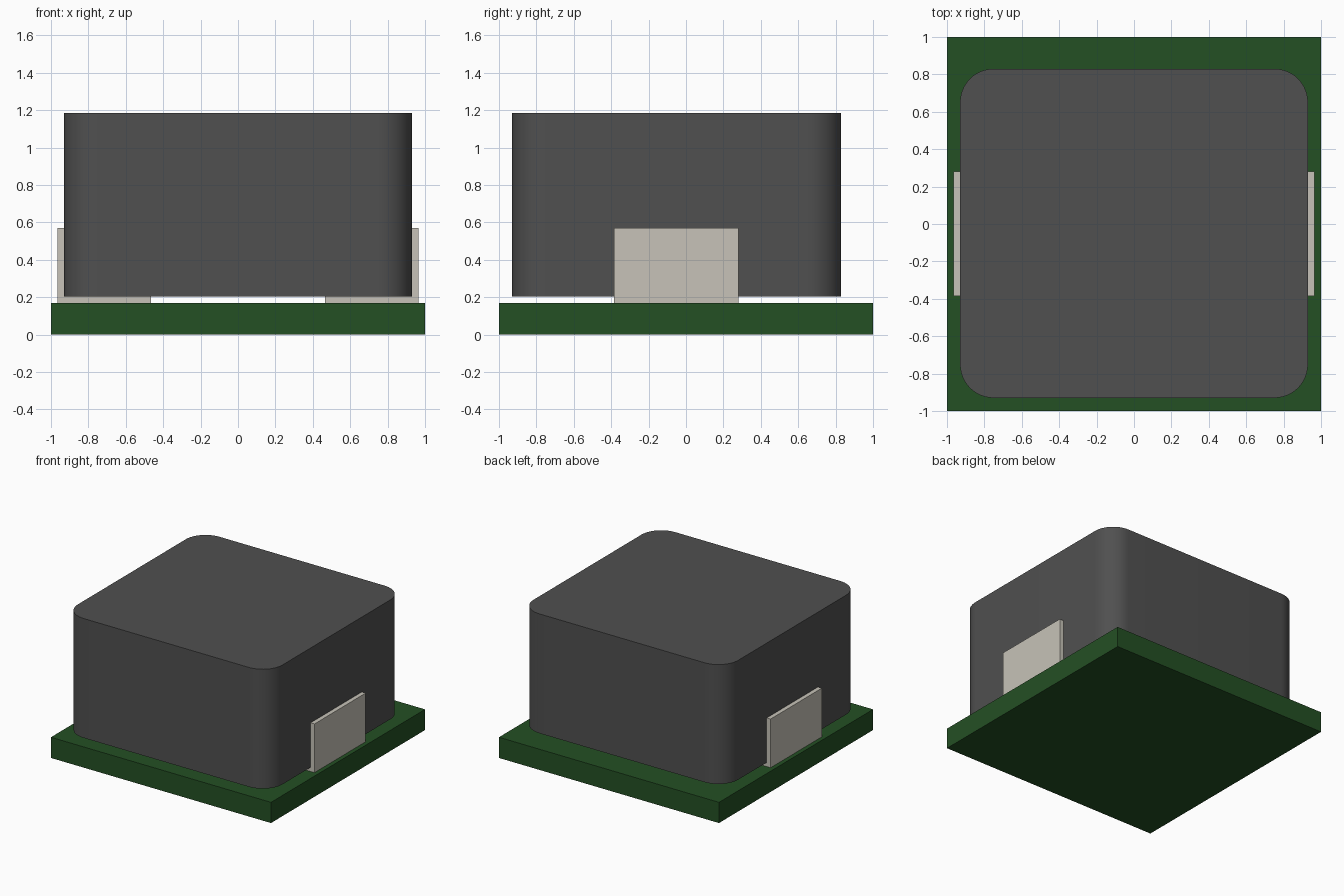
import bpy, bmesh, math

cube = bpy.data.objects.get("Cube")
if cube:
    bpy.data.objects.remove(cube, do_unlink=True)


def material(name, rgb):
    m = bpy.data.materials.new(name)
    m.use_nodes = True
    m.diffuse_color = (*rgb, 1)
    m.node_tree.nodes["Principled BSDF"].inputs["Base Color"].default_value = (*rgb, 1)
    return m


green = material("board green", (0.0175, 0.08, 0.0175))
grey = material("body grey", (0.08, 0.08, 0.08))
metal = material("tin metal", (0.57, 0.545, 0.48))


def extrude(name, points, direction, mat):
    """Make a solid by extruding a closed outline along a direction."""
    bm = bmesh.new()
    face = bm.faces.new([bm.verts.new(p) for p in points])
    res = bmesh.ops.extrude_face_region(bm, geom=[face])
    moved = [v for v in res["geom"] if isinstance(v, bmesh.types.BMVert)]
    bmesh.ops.translate(bm, verts=moved, vec=direction)
    bmesh.ops.recalc_face_normals(bm, faces=bm.faces)
    mesh = bpy.data.meshes.new(name)
    bm.to_mesh(mesh)
    bm.free()
    mesh.materials.append(mat)
    obj = bpy.data.objects.new(name, mesh)
    bpy.context.collection.objects.link(obj)
    return obj


# Square circuit board
extrude("circuit_board", [(-1, -1, 0), (1, -1, 0), (1, 1, 0), (-1, 1, 0)],
        (0, 0, 0.17), green)

# Moulded body: a rounded rectangle, slightly towards the front
half_x, half_y, centre_y, radius, steps = 0.93, 0.88, -0.05, 0.18, 12
outline = []
for k, (sx, sy) in enumerate([(1, 1), (-1, 1), (-1, -1), (1, -1)]):
    for i in range(steps + 1):
        a = math.pi / 2 * (k + i / steps)
        outline.append((sx * (half_x - radius) + radius * math.cos(a),
                        centre_y + sy * (half_y - radius) + radius * math.sin(a),
                        0.204))
body = extrude("body", outline, (0, 0, 0.981), grey)
bpy.ops.object.select_all(action="DESELECT")
body.select_set(True)
bpy.context.view_layer.objects.active = body
bpy.ops.object.shade_smooth_by_angle(angle=math.radians(30))

# L-shaped terminals: a foot under the body and a tab up each side
profile = [(0.465, 0.17), (0.965, 0.17), (0.965, 0.57),
           (0.93, 0.57), (0.93, 0.204), (0.465, 0.204)]
for side, name in ((1, "left_terminal"), (-1, "right_terminal")):
    extrude(name, [(side * x, -0.385, z) for x, z in profile], (0, 0.665, 0), metal)
